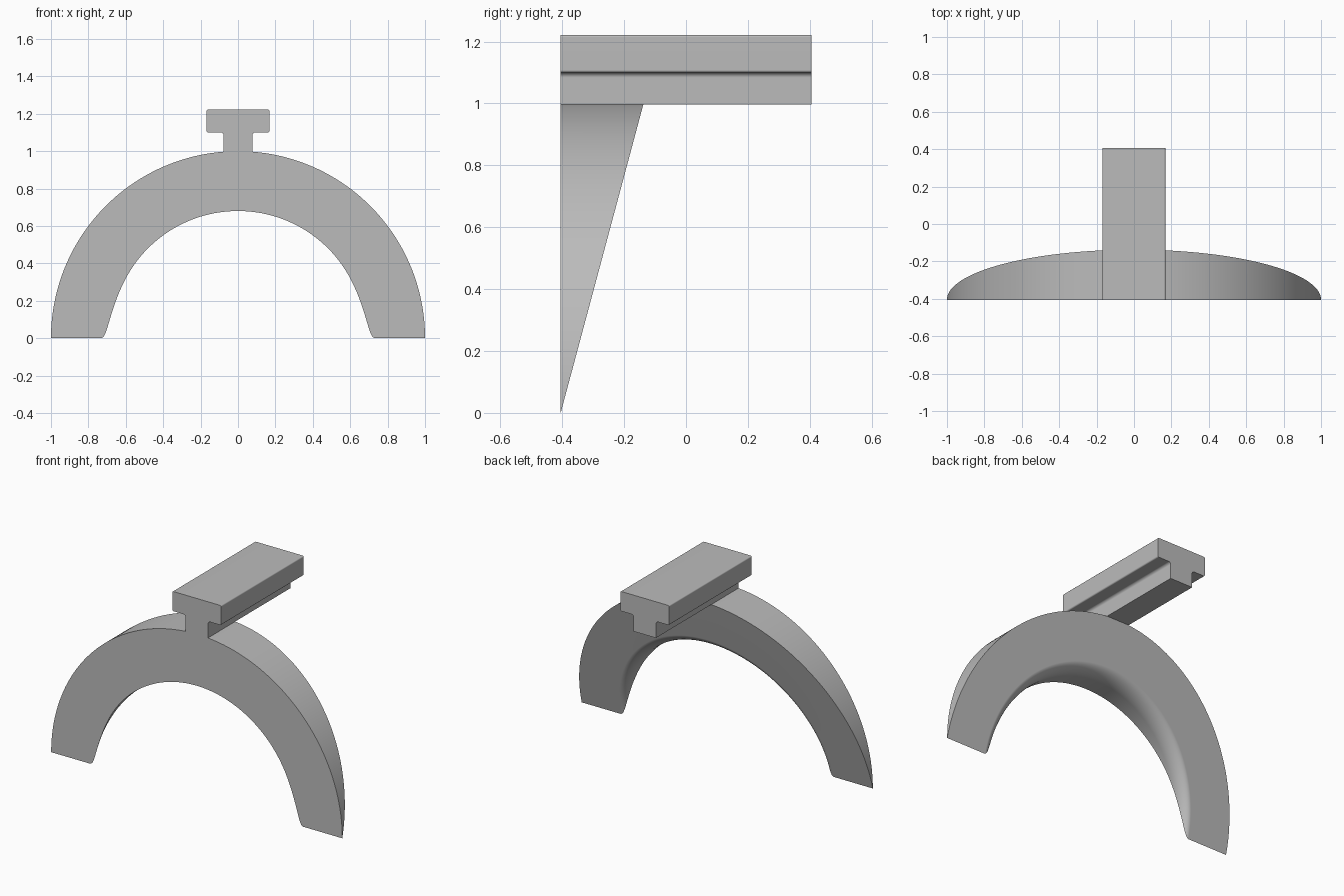
import bpy, bmesh, math
from mathutils import Vector

cube = bpy.data.objects.get("Cube")
if cube:
    bpy.data.objects.remove(cube)

FRONT, BACK = -0.405, 0.405
SLOPE = math.tan(math.radians(15))      # tilt of the arch's back face
OUTER, INNER = 1.0, 0.68
FLARE, DEPTH = 0.05, 0.08               # rounding of the inner back edge

grey = bpy.data.materials.new("plain grey")
grey.use_nodes = True
grey.diffuse_color = (0.5, 0.5, 0.5, 1)
grey.node_tree.nodes["Principled BSDF"].inputs["Base Color"].default_value = (0.5, 0.5, 0.5, 1)


def finish(name, bm):
    bmesh.ops.remove_doubles(bm, verts=bm.verts, dist=1e-5)
    bmesh.ops.recalc_face_normals(bm, faces=bm.faces)
    mesh = bpy.data.meshes.new(name)
    bm.to_mesh(mesh)
    bm.free()
    mesh.materials.append(grey)
    obj = bpy.data.objects.new(name, mesh)
    bpy.context.collection.objects.link(obj)
    bpy.ops.object.select_all(action='DESELECT')
    obj.select_set(True)
    bpy.context.view_layer.objects.active = obj
    bpy.ops.object.shade_smooth_by_angle(angle=math.radians(30))
    mod = obj.modifiers.new("flat face normals", 'WEIGHTED_NORMAL')
    mod.keep_sharp = True
    return obj


def inner_radius(d):
    """Opening radius at depth d in front of the back face."""
    u = max(0.0, 1 - d / DEPTH)
    return INNER + FLARE * (1 - math.sqrt(1 - u * u))


def arch_section(angle, steps=10):
    s, c = math.sin(angle), math.cos(angle)
    thick = 0.0
    for _ in range(40):                 # depth where the opening meets the front
        thick = 0.5 * (thick + SLOPE * s * inner_radius(thick))
    rim = min(DEPTH, thick)
    pts = [(OUTER, FRONT), (OUTER, FRONT + SLOPE * s * OUTER)]
    for k in range(steps + 1):
        d = rim * (1 - math.cos(math.pi / 2 * k / steps))
        r = inner_radius(d)
        pts.append((r, max(FRONT, FRONT + SLOPE * s * r - d)))
    pts.append((inner_radius(thick), FRONT))
    return [Vector((r * c, y, r * s)) for r, y in pts]


# Wedge-shaped half ring
bm = bmesh.new()
SEGMENTS = 112
rows = []
for i in range(SEGMENTS + 1):
    t = i / SEGMENTS
    angle = math.pi * (0.4 * t + 0.3 * (1 - math.cos(math.pi * t)))
    rows.append([bm.verts.new(p) for p in arch_section(angle)])
for a, b in zip(rows, rows[1:]):
    n = len(a)
    for k in range(n):
        m = (k + 1) % n
        bm.faces.new((a[k], a[m], b[m], b[k]))
bmesh.ops.dissolve_degenerate(bm, dist=1e-5, edges=bm.edges)
finish("arch", bm)


def rounded(prev, corner, nxt, r, steps=5):
    p = Vector(corner)
    a = (Vector(prev) - p).normalized() * r
    b = (Vector(nxt) - p).normalized() * r
    if r == 0:
        return [p]
    arc = [math.pi / 2 * k / steps for k in range(steps + 1)]
    return [p + a + b - b * math.cos(t) - a * math.sin(t) for t in arc]


# T-shaped rail on top, mirrored half profile extruded front to back
corners = [((0.077, 0.997), 0), ((0.077, 1.10), 0.016),
           ((0.168, 1.10), 0.008), ((0.168, 1.222), 0.008)]
path = [(0, 0.997)] + [p for p, _ in corners] + [(0, 1.222)]
half = []
for i, (p, r) in enumerate(corners):
    half += rounded(path[i], p, path[i + 2], r)
profile = half + [Vector((-p.x, p.y)) for p in reversed(half)]

bm = bmesh.new()
face = bm.faces.new([bm.verts.new((p.x, FRONT, p.y)) for p in profile])
ext = bmesh.ops.extrude_face_region(bm, geom=[face], use_keep_orig=True)
moved = [g for g in ext["geom"] if isinstance(g, bmesh.types.BMVert)]
bmesh.ops.translate(bm, verts=moved, vec=(0, BACK - FRONT, 0))
finish("rail", bm)
